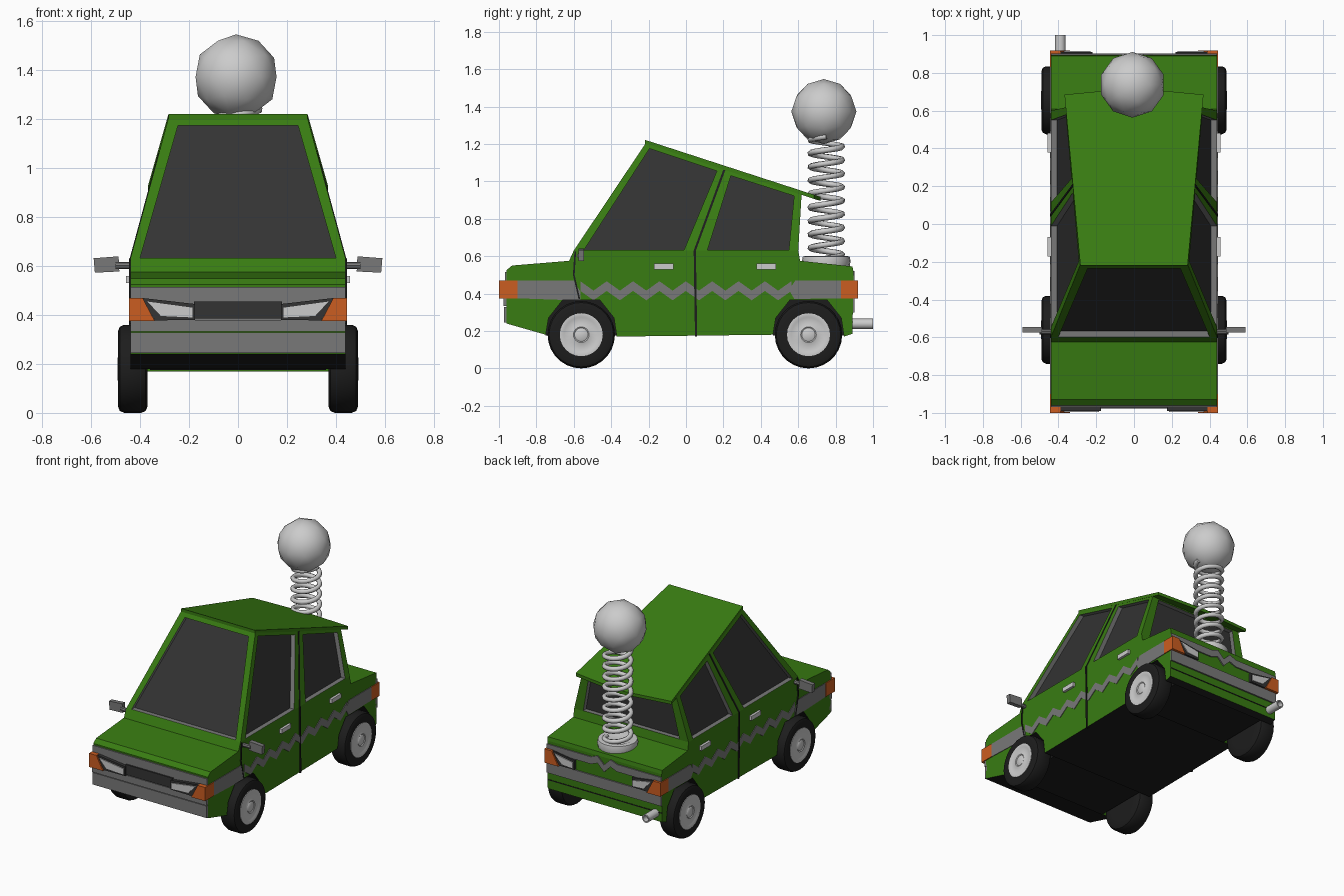
import bpy, bmesh, math
from mathutils import Vector

if "Cube" in bpy.data.objects:
    bpy.data.objects.remove(bpy.data.objects["Cube"])

COL = {"green": (0.04, 0.2, 0.006), "dark": (0.012, 0.012, 0.012), "glass": (0.033, 0.033, 0.033),
       "trim": (0.19, 0.19, 0.19), "orange": (0.6, 0.11, 0.015)}
MAT = {}
for k, c in COL.items():
    MAT[k] = bpy.data.materials.new(k + "_paint")
    MAT[k].diffuse_color = (*c, 1)


def finish(name, bm, mats=()):
    bmesh.ops.recalc_face_normals(bm, faces=bm.faces)
    me = bpy.data.meshes.new(name)
    if len(mats) > 1:  # second material goes on the underside
        for f in bm.faces:
            f.normal_update()
            f.material_index = int(f.normal.z < -0.25)
    bm.to_mesh(me)
    bm.free()
    for m in mats:
        me.materials.append(MAT[m])
    ob = bpy.data.objects.new(name, me)
    bpy.context.collection.objects.link(ob)
    return ob


def loft(name, a, b, mats=()):
    bm = bmesh.new()
    va, vb = [bm.verts.new(p) for p in a], [bm.verts.new(p) for p in b]
    n = len(va)
    bm.faces.new(va)
    bm.faces.new(vb[::-1])
    for i in range(n):
        bm.faces.new((va[i], vb[i], vb[(i + 1) % n], va[(i + 1) % n]))
    return finish(name, bm, mats)


def prism(name, pts, axis, a, b, mats=()):
    put = (lambda u, v, w: (w, u, v)) if axis == "x" else (lambda u, v, w: (u, w, v))
    return loft(name, [put(u, v, a) for u, v in pts], [put(u, v, b) for u, v in pts], mats)


def rect(u0, u1, v0, v1):
    return [(u0, v0), (u1, v0), (u1, v1), (u0, v1)]


def band(pts, w):
    # upright strip of height w centred on a path
    return [(u, v + w / 2) for u, v in pts] + [(u, v - w / 2) for u, v in reversed(pts)]


def seam(pts, w):
    return [(u - w / 2, v) for u, v in pts] + [(u + w / 2, v) for u, v in reversed(pts)]


def lathe(name, prof, place, n=24, mats=()):
    # revolve (along, radius) profile; place maps (along, c, s) to space
    bm = bmesh.new()
    rings = []
    for t, r in prof:
        rings.append([bm.verts.new(place(t, r * math.cos(2 * math.pi * i / n), r * math.sin(2 * math.pi * i / n)))
                      for i in range(n)])
    for p, q in zip(rings, rings[1:]):
        for i in range(n):
            bm.faces.new((p[i], p[(i + 1) % n], q[(i + 1) % n], q[i]))
    bm.faces.new(rings[0])
    bm.faces.new(rings[-1])
    return finish(name, bm, mats)


def smooth(ob):
    bpy.ops.object.select_all(action="DESELECT")
    ob.select_set(True)
    bpy.context.view_layer.objects.active = ob
    bpy.ops.object.shade_smooth_by_angle(angle=math.radians(35))


AXLES = (-0.56, 0.655)

# lower body with wheel arches cut into its profile
prof = [(-0.96, 0.24)]
for c in AXLES:
    prof += [(c - 0.19, 0.18), (c - 0.175, 0.27), (c - 0.1, 0.365), (c + 0.1, 0.365), (c + 0.175, 0.27), (c + 0.19, 0.17)]
prof += [(0.89, 0.185), (0.895, 0.52), (0.89, 0.545), (0.61, 0.575), (0.6, 0.63), (-0.6, 0.63), (-0.625, 0.575),
         (-0.93, 0.55), (-0.96, 0.525)]
prism("lower_body", prof, "x", -0.44, 0.44, ("green", "dark"))
for i, c in enumerate(AXLES):
    prism(f"wheel_housing_{i}", rect(c - 0.19, c + 0.19, 0.175, 0.4), "x", -0.36, 0.36, ("dark",))


# cabin wall planes
def side_x(z): return 0.44 - 0.271 * (z - 0.63)
def front_y(z): return -0.6 + 0.67 * (z - 0.63)
def rear_y(z): return 0.6 + 0.06 * (z - 0.63)


def cabin_side(s):
    return [(s * side_x(z), y(z), z) for y, z in ((front_y, 0.63), (rear_y, 0.63), (rear_y, 0.935), (front_y, 1.205))]


cabin = loft("cabin", cabin_side(1), cabin_side(-1), ("green",))
roof = [(0.284, -0.22, 1.222), (0.368, 0.685, 0.928), (0, 0.72, 0.917), (-0.368, 0.685, 0.928), (-0.284, -0.22, 1.222)]
loft("roof", roof, [(x, y, z - 0.022) for x, y, z in roof], ("green",))

# window recesses and glass
windows = []
for s, tag in ((1, "right"), (-1, "left")):
    for nm, pts in (("front", [(-0.545, 0.634), (-0.195, 1.175), (0.165, 1.055), (-0.01, 0.634)]),
                    ("rear", [(0.115, 0.634), (0.24, 1.03), (0.578, 0.922), (0.55, 0.634)])):
        windows.append((f"{nm}_{tag}_window", lambda d, s=s, p=pts: [(s * (side_x(z) - d), y, z) for y, z in p]))
wind = [(-0.4, 0.634), (0.4, 0.634), (0.245, 1.175), (-0.245, 1.175)]
back = [(-0.37, 0.634), (0.37, 0.634), (0.31, 0.92), (-0.31, 0.92)]
windows.append(("windscreen", lambda d: [(x, front_y(z) + d, z) for x, z in wind]))
windows.append(("rear_screen", lambda d: [(x, rear_y(z) - d, z) for x, z in back]))
for nm, loop in windows:
    cutter = loft("cutter", loop(-0.02), loop(0.036), ("trim",))
    cutter.hide_render = True
    m = cabin.modifiers.new("recess", "BOOLEAN")
    m.operation, m.solver, m.object = "DIFFERENCE", "EXACT", cutter
    m.material_mode = "TRANSFER"
    bpy.context.view_layer.objects.active = cabin
    bpy.ops.object.modifier_apply(modifier=m.name)
    bpy.data.objects.remove(cutter)
    loft(nm, loop(0.032), loop(0.04), ("glass",))

# front fascia, bumper and grille
prism("front_fascia", rect(-0.44, 0.44, 0.375, 0.515), "y", -0.968, -0.95, ("trim",))
prism("front_bumper_top", rect(-0.44, 0.44, 0.333, 0.38), "y", -0.975, -0.95, ("trim",))
prism("front_bumper", rect(-0.44, 0.44, 0.245, 0.328), "y", -0.972, -0.95, ("trim",))
prism("grille", rect(-0.18, 0.18, 0.385, 0.455), "y", -0.978, -0.96, ("glass",))

# rear stripe with a notch, bumper and seam
prism("rear_stripe", band([(-0.44, 0.475), (-0.1, 0.475), (-0.05, 0.495), (0, 0.445), (0.05, 0.495), (0.1, 0.475), (0.44, 0.475)], 0.05),
      "y", 0.88, 0.902, ("trim",))
prism("rear_bumper", rect(-0.44, 0.44, 0.3, 0.375), "y", 0.88, 0.902, ("trim",))
prism("rear_seam", rect(-0.44, 0.44, 0.245, 0.251), "y", 0.88, 0.894, ("dark",))

zig = [(-0.565 + 0.0705 * i, 0.39 + 0.05 * (i % 2 == 0)) for i in range(17)]
for s, tag in ((1, "right"), (-1, "left")):
    # lamps at both ends
    for end, y0, y1, tip, inner in (("front", -0.95, -0.99, -0.9, 0.175), ("rear", 0.88, 0.91, 0.83, 0.22)):
        out = math.copysign(0.006, y1)
        prism(f"{end}_{tag}_lamp_housing", [(s * x, z) for x, z in ((0.395, 0.47), (inner, 0.445), (inner, 0.38), (0.34, 0.378))],
              "y", y0, y1, ("glass",))
        prism(f"{end}_{tag}_lamp_lens", [(s * x, z) for x, z in ((0.37, 0.455), (inner + 0.01, 0.43), (inner + 0.01, 0.39), (0.315, 0.396))],
              "y", y0, y1 + out)
        prism(f"{end}_{tag}_indicator", [(s * x, z) for x, z in ((0.39, 0.47), (0.446, 0.47), (0.446, 0.375), (0.34, 0.375))],
              "y", tip, y1 + out * 1.6, ("orange",))
    # side stripes
    xa, xb = s * 0.43, s * 0.444
    prism(f"{tag}_zigzag_stripe", band(zig, 0.052), "x", xa, xb, ("trim",))
    prism(f"{tag}_front_stripe", [(-0.91, 0.47), (-0.6, 0.47), (-0.565, 0.41), (-0.565, 0.366), (-0.66, 0.366), (-0.91, 0.375)],
          "x", xa, xb, ("trim",))
    prism(f"{tag}_rear_stripe", [(0.55, 0.42), (0.585, 0.47), (0.84, 0.47), (0.84, 0.375), (0.76, 0.375), (0.58, 0.37)],
          "x", xa, xb, ("trim",))
    # door seams and handles
    prism(f"{tag}_door_seam", seam([(0.047, 0.63), (0.054, 0.17)], 0.012), "x", xa, s * 0.4455, ("dark",))
    prism(f"{tag}_fender_seam", seam([(-0.592, 0.625), (-0.6, 0.5), (-0.57, 0.37)], 0.009), "x", xa, s * 0.4455, ("dark",))
    pil = seam([(0.047, 0.63), (0.205, 1.062)], 0.012)
    loft(f"{tag}_pillar_seam", [(s * (side_x(z) - 0.01), y, z) for y, z in pil],
         [(s * (side_x(z) + 0.003), y, z) for y, z in pil], ("dark",))
    for i, y in enumerate((-0.12, 0.43)):
        prism(f"{tag}_handle_{i}", rect(y - 0.052, y + 0.052, 0.53, 0.56), "x", s * 0.43, s * 0.457)
    # door mirrors
    prism(f"{tag}_mirror", [(s * 0.485, 0.578), (s * 0.585, 0.573), (s * 0.59, 0.632), (s * 0.488, 0.64)], "y", -0.575, -0.545, ("trim",))
    lathe(f"{tag}_mirror_stem", [(0.42, 0.014), (0.5, 0.014)],
          lambda t, a, b, s=s: (s * t, -0.57 + a, 0.602 + b), 8, ("trim",))
    # wheels
    for i, c in enumerate(AXLES):
        put = lambda t, a, b, s=s, c=c: (s * t, c + a, 0.18 + b)
        smooth(lathe(f"{tag}_tyre_{i}", [(0.37, 0.11), (0.37, 0.155), (0.378, 0.172), (0.395, 0.18), (0.465, 0.18), (0.483, 0.172),
                                         (0.49, 0.155), (0.486, 0.112)], put, 28, ("dark",)))
        smooth(lathe(f"{tag}_rim_{i}", [(0.47, 0.115), (0.49, 0.115), (0.491, 0.1), (0.487, 0.092), (0.489, 0.055),
                                        (0.493, 0.042), (0.489, 0.036), (0.493, 0.03)], put, 24))

# exhaust pipe
smooth(lathe("exhaust_pipe", [(0.85, 0.028), (1.0, 0.028), (1.0, 0.02), (0.96, 0.02)],
             lambda t, a, b: (-0.39 + a, t, 0.238 + b), 12))

# spring on the boot
smooth(lathe("spring_base", [(0.545, 0.125), (0.575, 0.13), (0.598, 0.125), (0.602, 0.1), (0.59, 0.07)],
             lambda t, a, b: (a, 0.75 + b, t), 20))
turns, steps = 9, 20
cu = bpy.data.curves.new("spring", "CURVE")
cu.dimensions, cu.bevel_depth, cu.bevel_resolution, cu.use_fill_caps = "3D", 0.016, 1, True
sp = cu.splines.new("POLY")
sp.points.add(turns * steps)
for i, p in enumerate(sp.points):
    a = 2 * math.pi * i / steps
    p.co = (0.085 * math.cos(a), 0.75 + 0.085 * math.sin(a), 0.59 + 0.65 * i / (turns * steps), 1)
bpy.context.collection.objects.link(bpy.data.objects.new("spring", cu))

# ball on top of the spring
bpy.ops.mesh.primitive_ico_sphere_add(subdivisions=2, radius=0.174, location=(-0.008, 0.737, 1.373))
bpy.context.object.name = "spring_ball"
smooth(bpy.context.object)

for m in bpy.data.materials:
    if m.users and not m.is_grease_pencil:
        m.use_nodes = True
        m.node_tree.nodes["Principled BSDF"].inputs["Base Color"].default_value = m.diffuse_color
